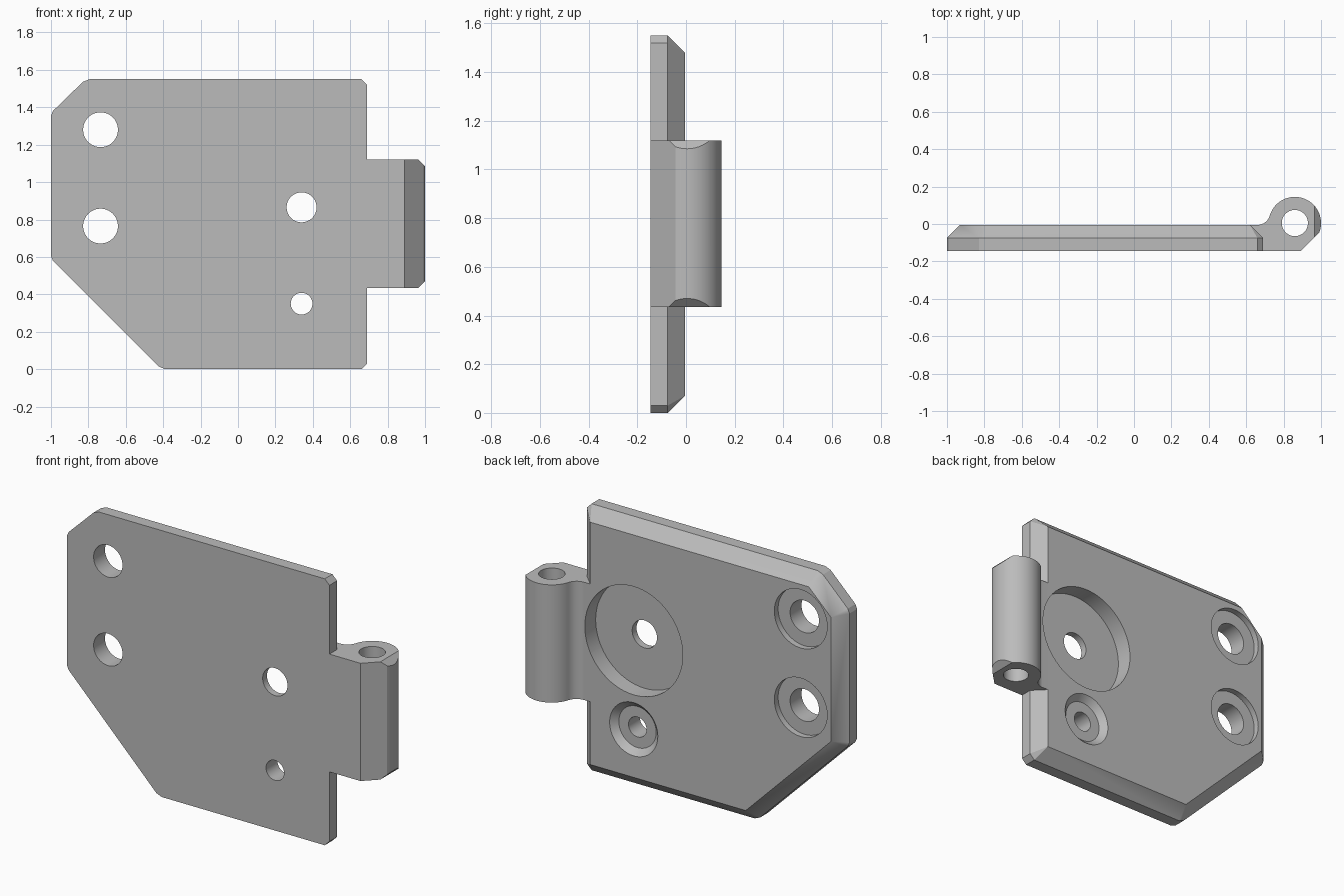
import bpy
import bmesh
import math
from mathutils import Vector

cube = bpy.data.objects.get("Cube")
if cube:
    bpy.data.objects.remove(cube, do_unlink=True)

FRONT, MID, BACK = -0.145, -0.075, -0.005
Z_LOW, Z_HIGH = 0.435, 1.12
PIN_X, PIN_Y, PIN_R = 0.86, 0.005, 0.14

grey = bpy.data.materials.new("plain_grey")
grey.use_nodes = True
grey.diffuse_color = (0.5, 0.5, 0.5, 1)
grey.node_tree.nodes["Principled BSDF"].inputs["Base Color"].default_value = (0.5, 0.5, 0.5, 1)


def make_object(name, bm):
    bmesh.ops.recalc_face_normals(bm, faces=bm.faces[:])
    mesh = bpy.data.meshes.new(name)
    bm.to_mesh(mesh)
    bm.free()
    mesh.materials.append(grey)
    ob = bpy.data.objects.new(name, mesh)
    bpy.context.collection.objects.link(ob)
    return ob


def bridge(bm, a, b):
    for i in range(len(a)):
        j = (i + 1) % len(a)
        bm.faces.new((a[i], a[j], b[j], b[i]))


def arc(cx, cy, r, start, end, steps):
    angles = [math.radians(start + (end - start) * i / steps) for i in range(steps + 1)]
    return [(cx + r * math.cos(t), cy + r * math.sin(t)) for t in angles]


def bore(name, x, y, z, axis, rings, sides=64):
    """Stepped round cutter; rings are (radius, distance along the axis)."""
    bm = bmesh.new()
    loops = []
    for r, d in rings:
        pts = arc(0, 0, r, 0, 360, sides)[:-1]
        if axis == 'Y':
            loops.append([bm.verts.new((x + u, d, z + v)) for u, v in pts])
        else:
            loops.append([bm.verts.new((x + u, y + v, d)) for u, v in pts])
    for a, b in zip(loops, loops[1:]):
        bridge(bm, a, b)
    bm.faces.new(loops[0])
    bm.faces.new(loops[-1])
    return make_object(name, bm)


def combine(target, other, operation):
    mod = target.modifiers.new("combine", 'BOOLEAN')
    mod.operation = operation
    mod.solver = 'EXACT'
    mod.object = other
    bpy.context.view_layer.objects.active = target
    bpy.ops.object.modifier_apply(modifier=mod.name)
    bpy.data.objects.remove(other, do_unlink=True)


def plate():
    """Clipped-corner plate whose back rim is bevelled to sharp inner corners."""
    corners = [(-1, 0.59, 0.015), (-0.41, 0, 0.02), (0.69, 0, 0.03),
               (0.69, 1.55, 0.03), (-0.815, 1.55, 0.02), (-1, 1.37, 0.015)]
    bm = bmesh.new()
    front, mid, back = [], [], []
    n = len(corners)
    for i, (x, z, cut) in enumerate(corners):
        p = Vector((x, z))
        before = (Vector(corners[i - 1][:2]) - p).normalized()
        after = (Vector(corners[(i + 1) % n][:2]) - p).normalized()
        for d in (before, after):
            q = p + d * cut
            front.append(bm.verts.new((q.x, FRONT, q.y)))
            mid.append(bm.verts.new((q.x, MID, q.y)))
        inner = p + (before + after) * ((MID - BACK) / before.cross(after))
        if before.cross(after) > 0:
            inner = p - (before + after) * ((MID - BACK) / before.cross(after))
        back.append(bm.verts.new((inner.x, BACK, inner.y)))
    bridge(bm, front, mid)
    bm.faces.new(front)
    bm.faces.new(back)
    for i in range(n):
        j = (i + 1) % n
        bm.faces.new((mid[2 * i], mid[2 * i + 1], back[i]))
        bm.faces.new((mid[2 * i + 1], mid[2 * j], back[j], back[i]))
    return make_object("hinge_leaf", bm)


def knuckle():
    """Pin barrel blended into the plate, with clipped outer ends."""
    profile = [(0.5, BACK), (0.5, FRONT), (0.89, FRONT)]
    profile += arc(PIN_X, PIN_Y, PIN_R, -20.4, 164, 36)
    profile += arc(0.66, 0.063, 0.068, -16, -90, 10)[1:]
    bm = bmesh.new()
    low = [bm.verts.new((x, y, Z_LOW)) for x, y in profile]
    high = [bm.verts.new((x, y, Z_HIGH)) for x, y in profile]
    bridge(bm, low, high)
    bm.faces.new(low)
    bm.faces.new(high)
    bmesh.ops.recalc_face_normals(bm, faces=bm.faces[:])
    for z, s in ((Z_LOW, -1), (Z_HIGH, 1)):
        cut = bmesh.ops.bisect_plane(
            bm, geom=bm.verts[:] + bm.edges[:] + bm.faces[:],
            plane_co=(0.965, 0, z), plane_no=(1, 0, s), clear_outer=True)
        rim = [e for e in cut["geom_cut"] if isinstance(e, bmesh.types.BMEdge)]
        bmesh.ops.contextual_create(bm, geom=rim)
    return make_object("knuckle", bm)


leaf = plate()
combine(leaf, knuckle(), 'UNION')

# Pin hole through the barrel
combine(leaf, bore("pin_hole", PIN_X, PIN_Y, 0, 'Z', [(0.07, 0.3), (0.07, 1.3)]), 'DIFFERENCE')

# Screw holes: x, z, hole radius, recess floor radius, recess rim radius, depth
for x, z, hole, floor, rim, depth in (
        (-0.735, 1.28, 0.093, 0.17, 0.17, 0.035),
        (-0.735, 0.765, 0.093, 0.17, 0.17, 0.035),
        (0.34, 0.865, 0.08, 0.315, 0.315, 0.1),
        (0.34, 0.35, 0.058, 0.12, 0.155, 0.035)):
    rings = [(hole, FRONT - 0.05), (hole, BACK - depth), (floor, BACK - depth),
             (rim, BACK), (rim, BACK + 0.03)]
    combine(leaf, bore("screw_hole", x, 0, z, 'Y', rings), 'DIFFERENCE')

# Smooth curved walls, crisp edges
bpy.ops.object.select_all(action='DESELECT')
leaf.select_set(True)
bpy.context.view_layer.objects.active = leaf
bpy.ops.object.shade_smooth_by_angle(angle=math.radians(20))
weighted = leaf.modifiers.new("flat_face_normals", 'WEIGHTED_NORMAL')
weighted.keep_sharp = True
